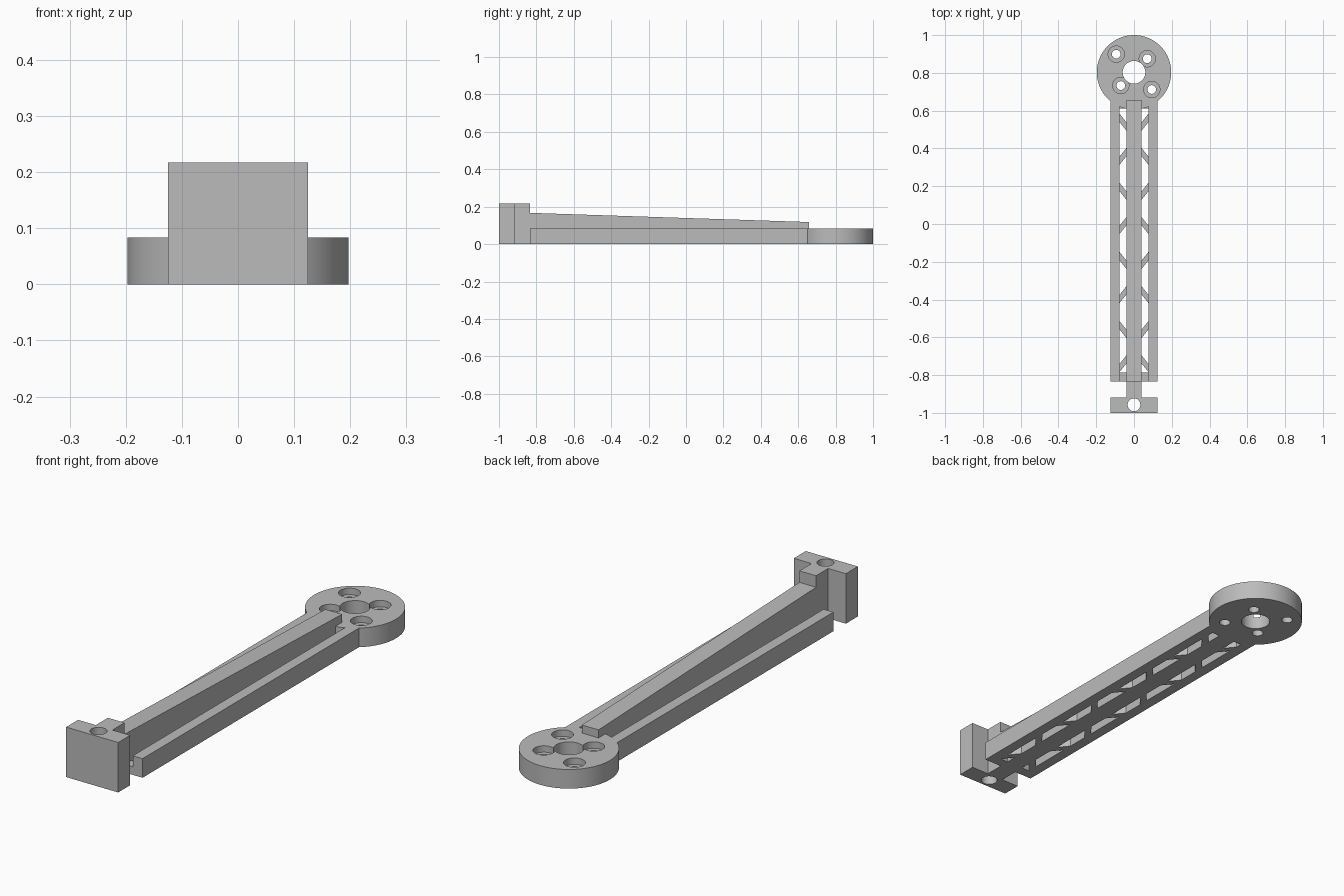
import bpy
import bmesh
from mathutils import Matrix

cube = bpy.data.objects.get("Cube")
if cube:
    bpy.data.objects.remove(cube, do_unlink=True)

# Single plain grey material
grey = bpy.data.materials.new("plain grey")
grey.use_nodes = True
grey.diffuse_color = (0.5, 0.5, 0.5, 1)
grey.node_tree.nodes["Principled BSDF"].inputs["Base Color"].default_value = (0.5, 0.5, 0.5, 1)

DECK = 0.083      # height of rails and motor disc
FLOOR = 0.035     # thickness of the truss floor
HALF = 0.125      # half width of the arm
INNER = 0.078     # inner face of the rails
SPINE = 0.04      # half width of the spine
FRONT = -0.833
DISC_Y = 0.803


def finish(name, bm):
    bmesh.ops.recalc_face_normals(bm, faces=bm.faces[:])
    mesh = bpy.data.meshes.new(name)
    bm.to_mesh(mesh)
    bm.free()
    mesh.materials.append(grey)
    obj = bpy.data.objects.new(name, mesh)
    bpy.context.collection.objects.link(obj)
    return obj


def add_prism(bm, points, offset):
    """Extrude a closed outline along the given vector."""
    face = bm.faces.new([bm.verts.new(p) for p in points])
    out = bmesh.ops.extrude_face_region(bm, geom=[face], use_keep_orig=True)
    verts = [v for v in out["geom"] if isinstance(v, bmesh.types.BMVert)]
    bmesh.ops.translate(bm, verts=verts, vec=offset)


def box(name, x0, x1, y0, y1, z0, z1):
    bm = bmesh.new()
    add_prism(bm, [(x0, y0, z0), (x1, y0, z0), (x1, y1, z0), (x0, y1, z0)], (0, 0, z1 - z0))
    return finish(name, bm)


def cylinder(name, x, y, radius, z0, z1, sides=48):
    bm = bmesh.new()
    bmesh.ops.create_cone(bm, cap_ends=True, segments=sides, radius1=radius, radius2=radius,
                          depth=z1 - z0, matrix=Matrix.Translation((x, y, (z0 + z1) / 2)))
    return finish(name, bm)


def combine(target, tool, operation):
    """Apply a boolean and discard the tool object."""
    tool.hide_render = True
    mod = target.modifiers.new(operation, 'BOOLEAN')
    mod.operation = operation
    mod.solver = 'EXACT'
    mod.object = tool
    bpy.context.view_layer.objects.active = target
    bpy.ops.object.modifier_apply(modifier=mod.name)
    bpy.data.objects.remove(tool, do_unlink=True)


# Deck with two side rails and a sunken floor
arm = box("truss_arm", -HALF, HALF, FRONT, 0.67, 0, DECK)
combine(arm, box("channel_cutter", -INNER, INNER, FRONT - 0.1, 0.8, FLOOR, 0.2), 'DIFFERENCE')

# Windows left between the crossed struts, mirrored on both sides of the spine
STRUTS, PITCH, FIRST = 8, 0.183, 0.54
THICK, SLOPE, MID = 0.022, 1.25, 0.059
TOP, BOTTOM = 0.612, -0.787
INSIDE = 0.03


def strut_y(k, x, side):
    """Edge of strut k at x; its ends fall back to the window limits."""
    if k < 0:
        return TOP
    if k >= STRUTS:
        return BOTTOM
    lean = SLOPE if k % 2 == 0 else -SLOPE
    return FIRST - PITCH * k + lean * (x - MID) + side * THICK


bm = bmesh.new()
for k in range(-1, STRUTS):
    for s in (-1, 1):
        outline = []
        for x in (INSIDE, INNER):
            outline.append((s * x, max(strut_y(k, x, -1), BOTTOM + 0.002), -0.1))
        for x in (INNER, INSIDE):
            outline.append((s * x, strut_y(k + 1, x, 1), -0.1))
        add_prism(bm, outline, (0, 0, 0.16))
combine(arm, finish("window_cutter", bm), 'DIFFERENCE')

# Round motor mount
combine(arm, cylinder("motor_disc", 0, DISC_Y, 0.197, 0, DECK, 96), 'UNION')

# Tapered spine with the raised neck at the front
bm = bmesh.new()
profile = [(-0.95, 0), (-0.95, 0.217), (-0.835, 0.217), (-0.835, 0.167), (0.657, 0.118), (0.657, 0)]
add_prism(bm, [(-SPINE, y, z) for y, z in profile], (2 * SPINE, 0, 0))
combine(arm, finish("spine", bm), 'UNION')

# Front mounting block with a vertical pin hole
combine(arm, box("front_block", -HALF, HALF, -1, -0.918, 0, 0.217), 'UNION')
combine(arm, cylinder("pin_cutter", 0, -0.957, 0.034, -0.1, 0.4), 'DIFFERENCE')

# Shaft hole and four counterbored screw holes
combine(arm, cylinder("shaft_cutter", 0, DISC_Y, 0.06, -0.1, 0.4), 'DIFFERENCE')
for dx, dy in ((-0.094, 0.096), (0.07, 0.072), (-0.07, -0.07), (0.094, -0.091)):
    combine(arm, cylinder("screw_cutter", dx, DISC_Y + dy, 0.023, -0.1, 0.4, 32), 'DIFFERENCE')
    combine(arm, cylinder("bore_cutter", dx, DISC_Y + dy, 0.043, DECK - 0.028, 0.4), 'DIFFERENCE')

# Smooth round walls, crisp edges
bpy.ops.object.select_all(action='DESELECT')
arm.select_set(True)
bpy.context.view_layer.objects.active = arm
bpy.ops.object.shade_smooth_by_angle(angle=0.5)
